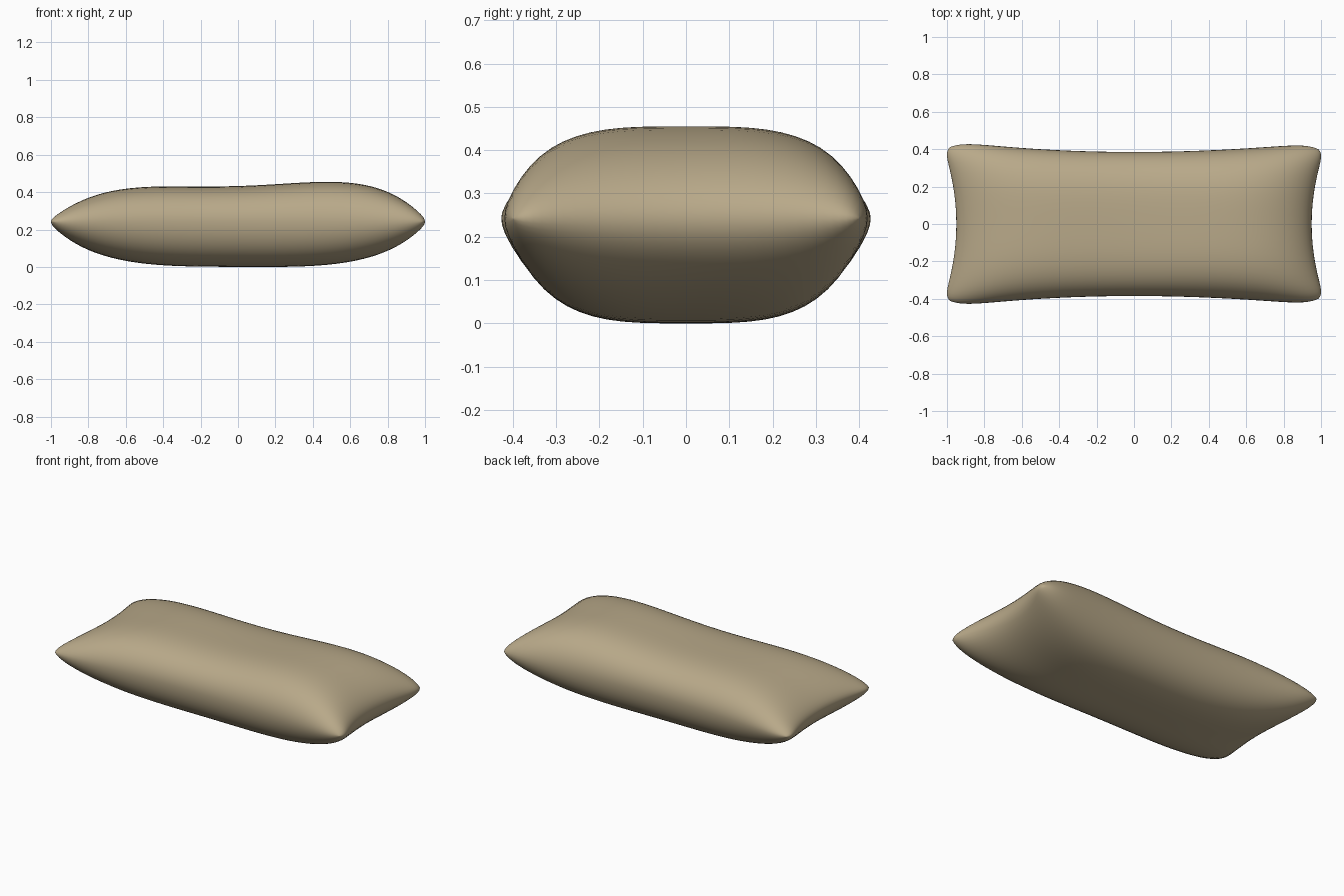
import bpy, bmesh
from math import sin, pi

cube = bpy.data.objects.get("Cube")
if cube:
    bpy.data.objects.remove(cube)

# Fabric colour
fabric = bpy.data.materials.new("tan_fabric")
fabric.use_nodes = True
colour = (0.48, 0.395, 0.25, 1)
fabric.diffuse_color = colour
bsdf = next(n for n in fabric.node_tree.nodes if n.type == "BSDF_PRINCIPLED")
bsdf.inputs["Base Color"].default_value = colour
bsdf.inputs["Roughness"].default_value = 0.8

NX, NY, SEAM = 48, 32, 0.245


def puff(u):
    """Padding thickness, full in the middle and falling to the seam."""
    return max(0, 1 - abs(u) ** 3.5) ** 0.5


def point(i, j, side):
    """Point on the upper (side 1) or lower (side -1) panel."""
    s = sin(pi / 2 * (2 * i / NX - 1))
    t = sin(pi / 2 * (2 * j / NY - 1))
    # Edges bow inwards between blunt, rounded corners
    x = s * (0.95 + 0.07 * t**2 - 0.035 * t**16)
    y = t * (0.385 + 0.055 * s**2 - 0.035 * s**16 - 0.005 * s**3)
    if side > 0:
        depth = 0.19 + 0.028 * s + 0.1 * s**2 * (1 - s**2)
    else:
        depth = 0.242 - 0.03 * s**4 + 0.004 * s
    return x, y, SEAM + side * depth * puff(s) * puff(t)


# Two padded panels welded along the seam
bm = bmesh.new()
for side in (1, -1):
    grid = [[bm.verts.new(point(i, j, side)) for j in range(NY + 1)]
            for i in range(NX + 1)]
    for i in range(NX):
        for j in range(NY):
            quad = [grid[i][j], grid[i + 1][j], grid[i + 1][j + 1], grid[i][j + 1]]
            bm.faces.new(quad[::side])
bmesh.ops.remove_doubles(bm, verts=bm.verts, dist=0.0005)
bmesh.ops.recalc_face_normals(bm, faces=bm.faces)

# Rest the cushion on the ground
low = min(v.co.z for v in bm.verts)
bmesh.ops.translate(bm, verts=bm.verts, vec=(0, 0, -low))
for face in bm.faces:
    face.smooth = True

mesh = bpy.data.meshes.new("pillow")
bm.to_mesh(mesh)
bm.free()
mesh.materials.append(fabric)
pillow = bpy.data.objects.new("pillow", mesh)
bpy.context.collection.objects.link(pillow)
